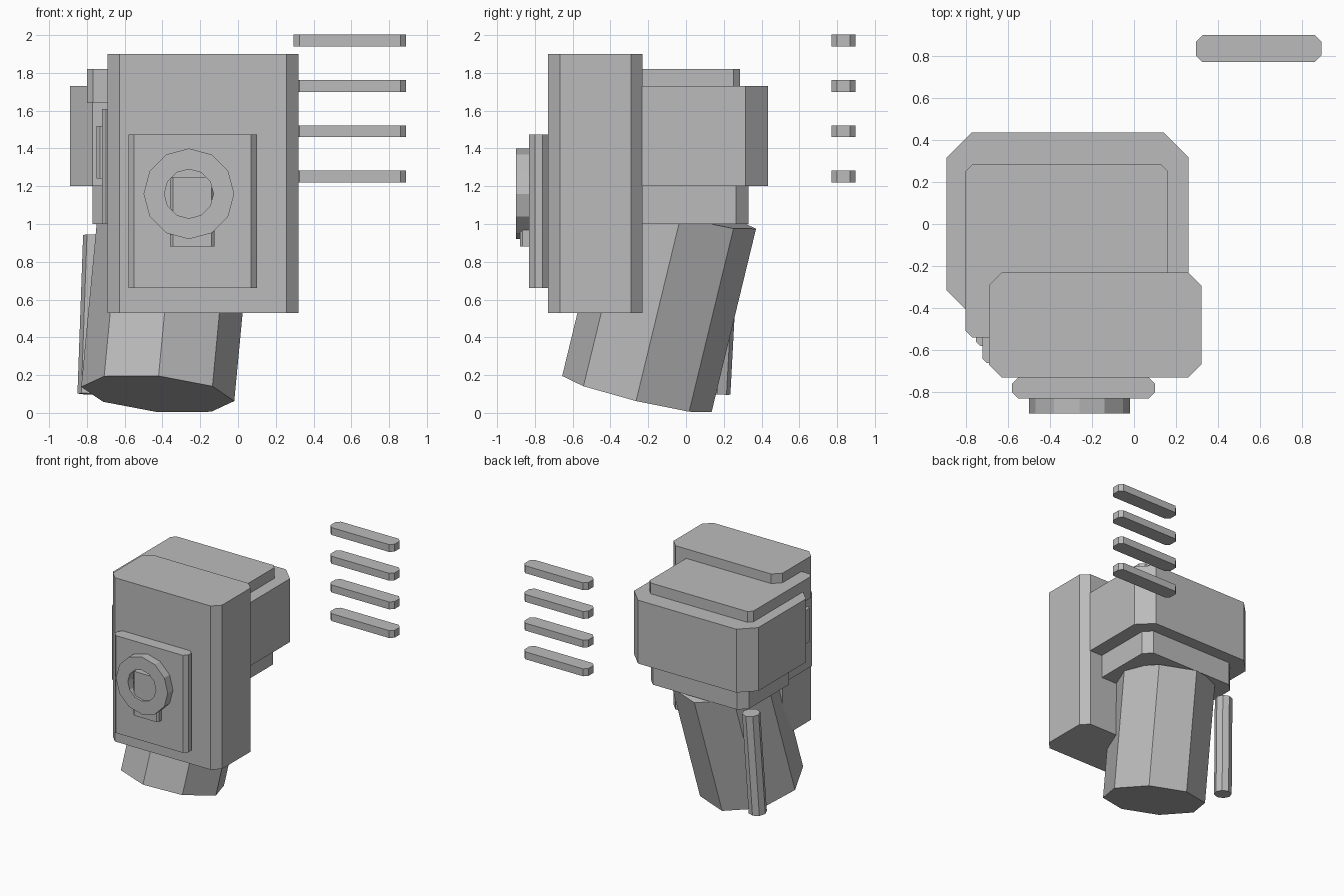
import bpy, bmesh, math
from mathutils import Vector

if "Cube" in bpy.data.objects:
    bpy.data.objects.remove(bpy.data.objects["Cube"])

grey = bpy.data.materials.new("plain_grey")
grey.diffuse_color = (0.5, 0.5, 0.5, 1)
grey.use_nodes = True
grey.node_tree.nodes["Principled BSDF"].inputs["Base Color"].default_value = grey.diffuse_color


def finish(bm, name):
    bmesh.ops.recalc_face_normals(bm, faces=bm.faces)
    me = bpy.data.meshes.new(name)
    bm.to_mesh(me)
    bm.free()
    me.materials.append(grey)
    ob = bpy.data.objects.new(name, me)
    bpy.context.collection.objects.link(ob)
    return ob


def block(name, x0, x1, y0, y1, z0, z1, c):
    """Box with its four upright edges chamfered by c."""
    bm = bmesh.new()
    outline = [(x0 + c, y0), (x1 - c, y0), (x1, y0 + c), (x1, y1 - c),
               (x1 - c, y1), (x0 + c, y1), (x0, y1 - c), (x0, y0 + c)]
    base = bm.faces.new([bm.verts.new((x, y, z0)) for x, y in outline])
    top = bmesh.ops.extrude_face_region(bm, geom=[base], use_keep_orig=True)
    bmesh.ops.translate(bm, vec=(0, 0, z1 - z0),
                        verts=[g for g in top["geom"] if isinstance(g, bmesh.types.BMVert)])
    return finish(bm, name)


def tilted_prism(name, bottom, top, radius, sides=8):
    """Straight prism between two centre points."""
    a, b = Vector(bottom), Vector(top)
    bm = bmesh.new()
    bmesh.ops.create_cone(bm, cap_ends=True, segments=sides, radius1=radius,
                          radius2=radius, depth=(b - a).length)
    rot = Vector((0, 0, 1)).rotation_difference(b - a).to_matrix()
    bmesh.ops.rotate(bm, cent=(0, 0, 0), matrix=rot, verts=bm.verts)
    bmesh.ops.translate(bm, vec=(a + b) / 2, verts=bm.verts)
    return finish(bm, name)


def ring(name, cx, cz, y0, y1, outer, inner, sides=12):
    """Flat faceted ring facing the front."""
    bm = bmesh.new()
    loops = []
    for r, y in ((outer, y0), (outer, y1), (inner, y1), (inner, y0)):
        loops.append([bm.verts.new((cx + r * math.cos(math.tau * i / sides), y,
                                    cz + r * math.sin(math.tau * i / sides)))
                      for i in range(sides)])
    for k in range(4):
        p, q = loops[k], loops[(k + 1) % 4]
        for i in range(sides):
            j = (i + 1) % sides
            bm.faces.new((p[i], p[j], q[j], q[i]))
    return finish(bm, name)


# main blocks
block("front_block", -0.69, 0.32, -0.73, -0.23, 0.53, 1.90, 0.062)
block("rear_block", -0.89, 0.26, -0.435, 0.435, 1.20, 1.73, 0.12)
block("top_plate", -0.80, 0.16, -0.54, 0.285, 1.64, 1.82, 0.033)
block("lower_block", -0.77, 0.14, -0.33, 0.33, 1.00, 1.20, 0.065)

# front panel with ring and latch
block("front_panel", -0.58, 0.10, -0.83, -0.73, 0.66, 1.475, 0.03)
ring("front_ring", -0.26, 1.16, -0.90, -0.83, 0.24, 0.13)
block("front_latch", -0.36, -0.125, -0.88, -0.80, 0.88, 1.25, 0.015)

# small stepped plates on the left side
block("side_plate", -0.72, -0.60, -0.66, -0.30, 1.00, 1.61, 0.02)
block("side_button", -0.75, -0.65, -0.58, -0.38, 1.24, 1.52, 0.02)

# slanted leg and thin rod
tilted_prism("leg", (-0.425, -0.26, 0.10), (-0.333, -0.025, 1.07), 0.407)
tilted_prism("rod", (-0.78, 0.165, 0.10), (-0.75, 0.21, 0.94), 0.07)

# four floating bars
for i in range(4):
    z = 1.22 + 0.24 * i
    block(f"bar_{i + 1}", 0.295, 0.89, 0.77, 0.897, z, z + 0.062, 0.03)
